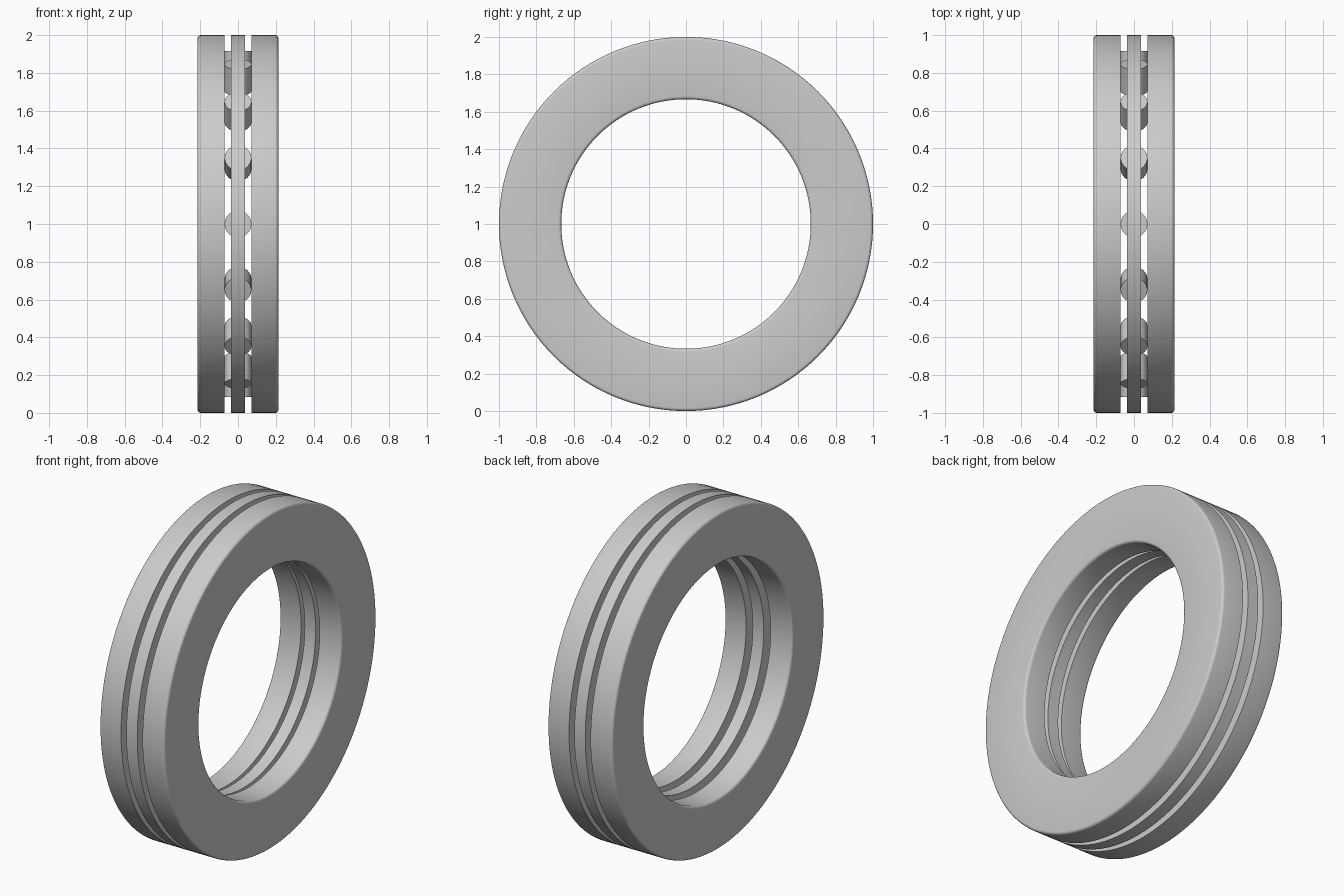
import bpy
import math
from mathutils import Matrix, Vector

cube = bpy.data.objects.get("Cube")
if cube:
    bpy.data.objects.remove(cube, do_unlink=True)

CENTRE = Vector((0, 0, 1))
OUTER = 1.0
SEGMENTS = 128
ROLLERS = 16

steel = bpy.data.materials.new("steel grey")
steel.use_nodes = True
grey = (0.6, 0.6, 0.6, 1)
steel.diffuse_color = grey
steel.node_tree.nodes["Principled BSDF"].inputs["Base Color"].default_value = grey


def add_object(name, verts, faces):
    mesh = bpy.data.meshes.new(name)
    mesh.from_pydata(verts, [], faces)
    mesh.materials.append(steel)
    obj = bpy.data.objects.new(name, mesh)
    bpy.context.collection.objects.link(obj)
    return obj


def smooth(obj):
    bpy.ops.object.select_all(action="DESELECT")
    obj.select_set(True)
    bpy.context.view_layer.objects.active = obj
    bpy.ops.object.shade_smooth_by_angle(angle=math.radians(35))


def lathe(name, profile):
    """Spin a closed (x, radius) profile around the x axis."""
    n = len(profile)
    verts, faces = [], []
    for i in range(SEGMENTS):
        a = math.tau * i / SEGMENTS
        verts += [CENTRE + Vector((x, r * math.cos(a), r * math.sin(a))) for x, r in profile]
        j = (i + 1) % SEGMENTS
        for k in range(n):
            m = (k + 1) % n
            faces.append((i * n + k, j * n + k, j * n + m, i * n + m))
    # wind the faces outward whichever way the profile runs
    area = sum(profile[k][0] * profile[(k + 1) % n][1] - profile[(k + 1) % n][0] * profile[k][1]
               for k in range(n))
    if area > 0:
        faces = [f[::-1] for f in faces]
    obj = add_object(name, verts, faces)
    smooth(obj)


def washer_profile(side, bore, inner_x=0.071, outer_x=0.214, fillet=0.016, steps=4):
    """Flat raceway on the inside, rounded edges on the outside."""
    pts = [(inner_x, bore), (inner_x, OUTER)]
    arc = [math.pi / 2 * s / steps for s in range(steps + 1)]
    pts += [(outer_x - fillet + fillet * math.sin(a), OUTER - fillet + fillet * math.cos(a))
            for a in arc]
    pts += [(outer_x - fillet + fillet * math.cos(a), bore + fillet - fillet * math.sin(a))
            for a in arc]
    return [(side * x, r) for x, r in pts]


# Washers: the left one has the tighter bore
lathe("left_washer", washer_profile(1, 0.667))
lathe("right_washer", washer_profile(-1, 0.695))

# Flat cage ring between the washers
lathe("cage", [(-0.036, 0.68), (-0.036, OUTER), (0.036, OUTER), (0.036, 0.68)])


# Radial rollers held by the cage
def roller(index, radius=0.071, near=0.763, far=0.915, sides=32):
    turn = Matrix.Rotation(math.tau * index / ROLLERS, 3, "X")
    verts = []
    for y in (near, far):
        for s in range(sides):
            a = math.tau * s / sides
            verts.append(CENTRE + turn @ Vector((radius * math.cos(a), y, radius * math.sin(a))))
    faces = [(s, sides + s, sides + (s + 1) % sides, (s + 1) % sides) for s in range(sides)]
    faces += [tuple(range(sides)), tuple(reversed(range(sides, 2 * sides)))]
    smooth(add_object(f"roller_{index + 1}", verts, faces))


for i in range(ROLLERS):
    roller(i)
